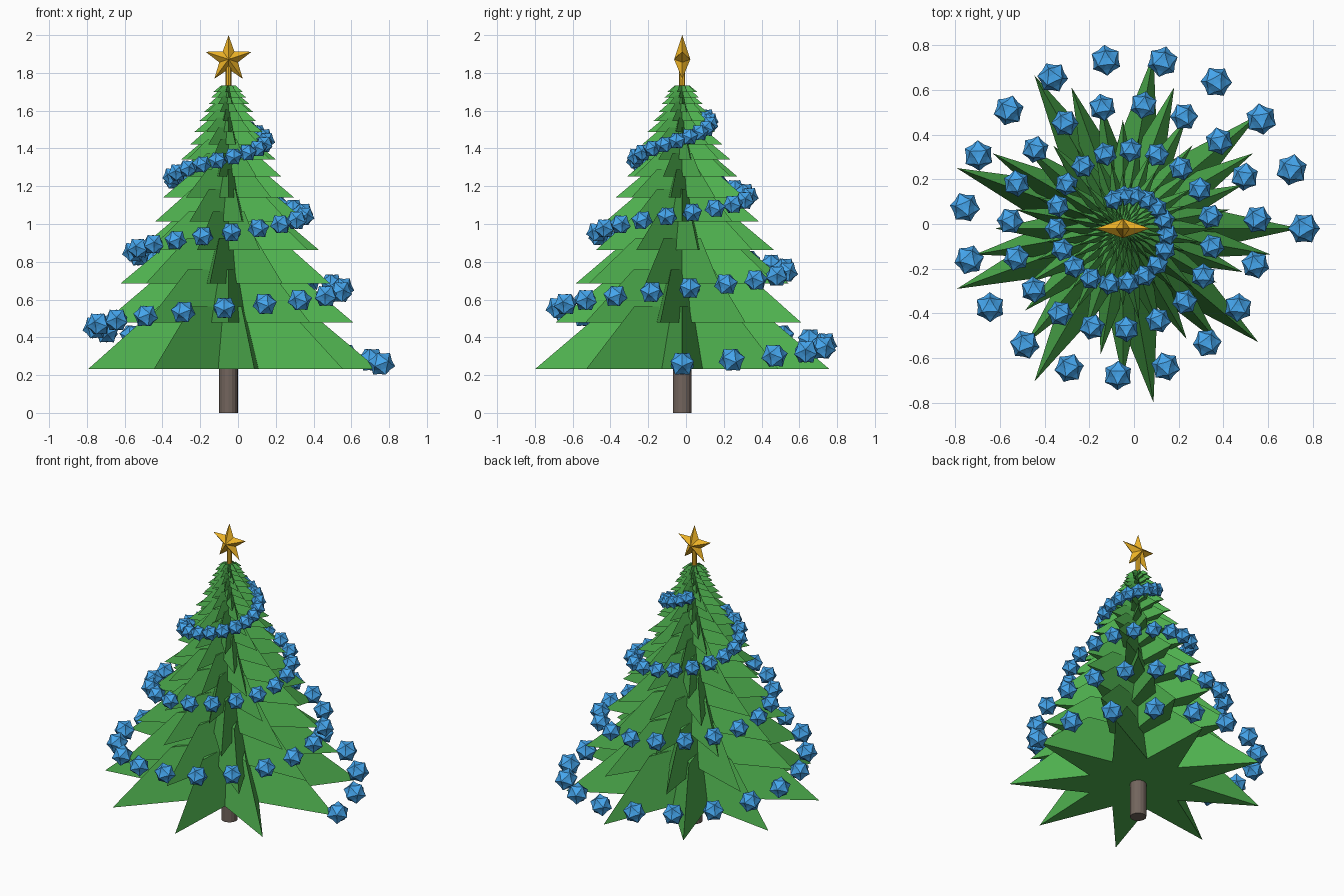
import bpy, bmesh
from math import sin, cos, pi, radians
from mathutils import Vector, Matrix

if "Cube" in bpy.data.objects:
    bpy.data.objects.remove(bpy.data.objects["Cube"])

CX, CY = -0.05, -0.02   # tree axis


def material(name, rgb):
    m = bpy.data.materials.new(name)
    m.diffuse_color = (*rgb, 1)
    m.use_nodes = True
    m.node_tree.nodes["Principled BSDF"].inputs["Base Color"].default_value = m.diffuse_color
    return m


GREEN = material("needles", (0.08, 0.45, 0.08))
BLUE = material("bauble_blue", (0.06, 0.38, 0.85))
GOLD = material("gold", (0.85, 0.45, 0.02))
BROWN = material("bark", (0.17, 0.13, 0.11))


def finish(name, bm, mat):
    bmesh.ops.recalc_face_normals(bm, faces=bm.faces)
    me = bpy.data.meshes.new(name)
    bm.to_mesh(me)
    bm.free()
    me.materials.append(mat)
    ob = bpy.data.objects.new(name, me)
    bpy.context.collection.objects.link(ob)
    return ob


def star_outline(points, outer, inner, start):
    """Alternating tip / valley points in 2D."""
    return [((outer if i % 2 == 0 else inner) * cos(start + i * pi / points),
             (outer if i % 2 == 0 else inner) * sin(start + i * pi / points))
            for i in range(2 * points)]


def cylinder(name, radius, z0, z1, sides, mat):
    bm = bmesh.new()
    bmesh.ops.create_cone(bm, cap_ends=True, segments=sides, radius1=radius, radius2=radius,
                          depth=z1 - z0, matrix=Matrix.Translation((CX, CY, (z0 + z1) / 2)))
    return finish(name, bm, mat)


# Trunk
cylinder("trunk", 0.05, 0, 0.35, 16, BROWN)

# Branch tiers: nine-pointed tapered stars, each smaller and turned
z, r, gap = 0.233, 0.79, 0.245
for n in range(15):
    bm = bmesh.new()
    outline = star_outline(9, r, 0.4 * r, radians(-10 * n))
    low = [bm.verts.new((CX + x, CY + y, z)) for x, y in outline]
    top = [bm.verts.new((CX + x * 0.5, CY + y * 0.5, z + 1.35 * gap)) for x, y in outline]
    for i in range(18):
        j = (i + 1) % 18
        bm.faces.new((low[i], low[j], top[j], top[i]))
    bm.faces.new(low[::-1])
    bm.faces.new(top)
    finish(f"branch_tier_{n + 1}", bm, GREEN)
    z += gap
    r *= 0.85
    gap *= 0.85

# Star topper and its stem
cylinder("star_stem", 0.016, 1.70, 1.85, 8, GOLD)
bm = bmesh.new()
rim = [bm.verts.new((CX + x, CY, 1.872 + zz)) for x, zz in star_outline(5, 0.128, 0.052, pi / 2)]
for side in (-1, 1):
    hub = bm.verts.new((CX, CY + side * 0.043, 1.872))
    for i in range(10):
        bm.faces.new((rim[i], rim[(i + 1) % 10], hub))
finish("star_topper", bm, GOLD)

# Garland: faceted spiky baubles climbing a conical spiral
bm = bmesh.new()
bmesh.ops.create_icosphere(bm, subdivisions=2, radius=1)
for v in bm.verts:
    if len(v.link_edges) == 6:      # edge midpoints sink in, corners stay out
        v.co *= 0.79
bauble = finish("bauble_1", bm, BLUE)
mesh = bauble.data
tilt = Matrix.Rotation(radians(37.4), 4, 'Y')
for n in range(63):
    ob = bauble if n == 0 else bpy.data.objects.new(f"bauble_{n + 1}", mesh)
    if n:
        bpy.context.collection.objects.link(ob)
    a = radians(19.15 * n)
    rad = 0.81 - 0.0109 * n
    pos = Vector((CX + rad * cos(a), CY + rad * sin(a), 0.26 + 0.0211 * n))
    ob.matrix_world = (Matrix.Translation(pos) @ Matrix.Rotation(a, 4, 'Z') @ tilt
                       @ Matrix.Scale(0.073 - 0.0004 * n, 4))
